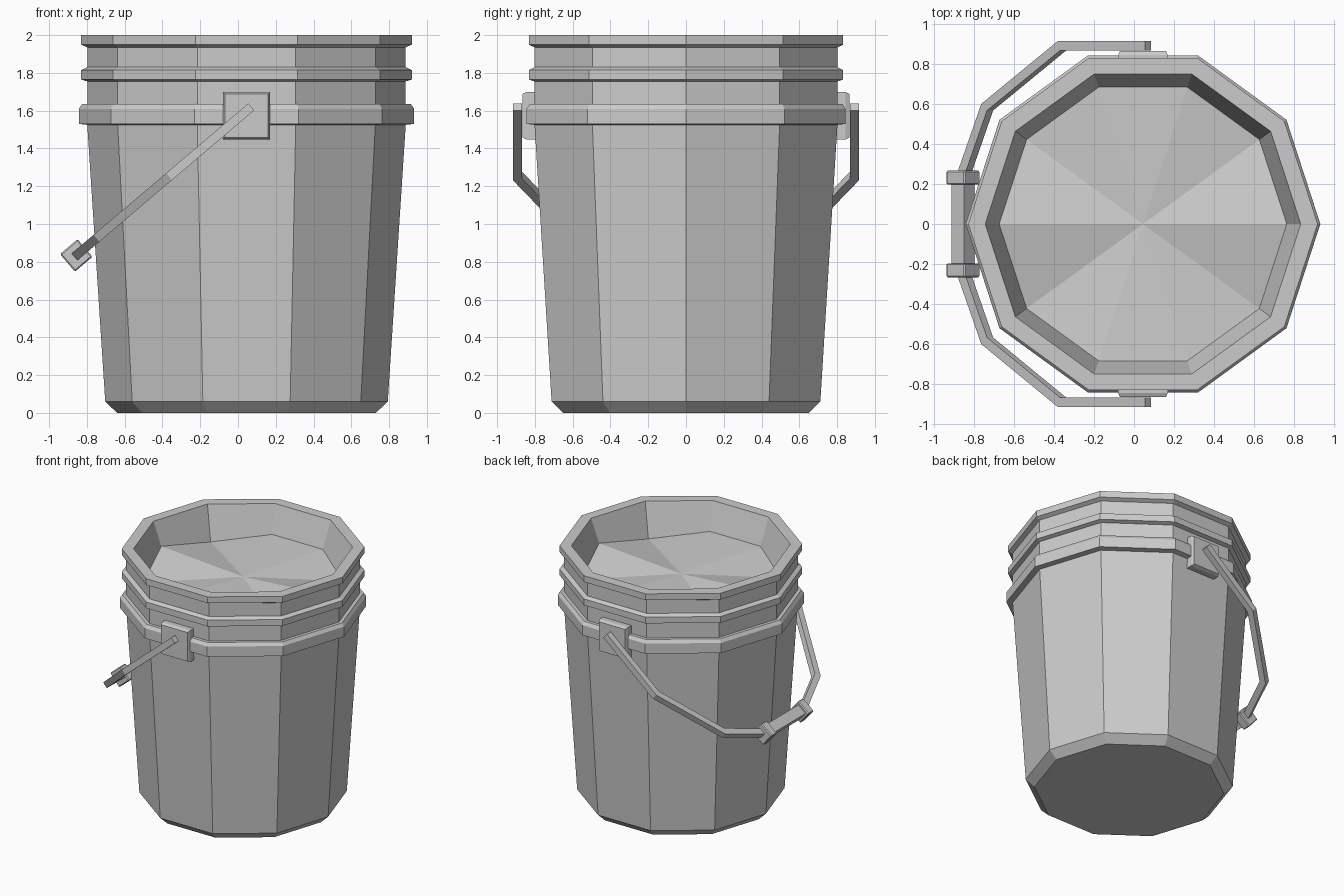
import bpy, bmesh, math
from mathutils import Vector, Matrix

cube = bpy.data.objects.get("Cube")
if cube:
    bpy.data.objects.remove(cube, do_unlink=True)

GREY = (0.6, 0.6, 0.6, 1)
mat = bpy.data.materials.new("plain grey")
mat.use_nodes = True
mat.diffuse_color = GREY
mat.node_tree.nodes["Principled BSDF"].inputs["Base Color"].default_value = GREY

SIDES = 10
CENTRE_X = 0.045


def finish(bm, name):
    bmesh.ops.recalc_face_normals(bm, faces=bm.faces)
    mesh = bpy.data.meshes.new(name)
    bm.to_mesh(mesh)
    bm.free()
    mesh.materials.append(mat)
    obj = bpy.data.objects.new(name, mesh)
    bpy.context.collection.objects.link(obj)
    return obj


def bridge(bm, a, b):
    n = len(a)
    for i in range(n):
        j = (i + 1) % n
        bm.faces.new((a[i], a[j], b[j], b[i]))


def box(name, size, matrix, bevel=0.0):
    bm = bmesh.new()
    bmesh.ops.create_cube(bm, size=1, matrix=matrix @ Matrix.Diagonal((*size, 1)))
    if bevel:
        bmesh.ops.bevel(bm, geom=bm.edges[:], offset=bevel, segments=1, affect='EDGES')
    return finish(bm, name)


# Bucket: ten-sided profile with three raised bands, rim and inner wall
profile = [(0.685, 0), (0.748, 0.06), (0.843, 1.525),
           (0.888, 1.53), (0.888, 1.61), (0.87, 1.635), (0.843, 1.635),
           (0.843, 1.755), (0.875, 1.765), (0.875, 1.815), (0.843, 1.83),
           (0.843, 1.935), (0.875, 1.95), (0.875, 2.0), (0.79, 2.0), (0.72, 1.77)]
bm = bmesh.new()
rings = []
for r, z in profile:
    ring = []
    for k in range(SIDES):
        a = math.tau * k / SIDES
        ring.append(bm.verts.new((CENTRE_X + r * math.cos(a), r * math.sin(a), z)))
    rings.append(ring)
for lower, upper in zip(rings, rings[1:]):
    bridge(bm, lower, upper)
bm.faces.new(rings[0])

# Uneven contents: a shallow rippled fan around a middle point
hub = bm.verts.new((CENTRE_X, 0, 1.77))
for k, v in enumerate(rings[-1]):
    v.co.z += 0.05 * math.cos(4 * math.tau * k / SIDES)
for k in range(SIDES):
    bm.faces.new((rings[-1][k], rings[-1][(k + 1) % SIDES], hub))
finish(bm, "bucket")

# Handle mounts: square plates narrowing outwards
for side, name in ((-1, "front_mount"), (1, "back_mount")):
    bm = bmesh.new()
    loops = []
    for half, y in ((0.125, 0.78), (0.125, 0.845), (0.115, 0.866)):
        loops.append([bm.verts.new((CENTRE_X + half * sx, side * y, 1.573 + half * sz))
                      for sx, sz in ((-1, -1), (1, -1), (1, 1), (-1, 1))])
    for a, b in zip(loops, loops[1:]):
        bridge(bm, a, b)
    bm.faces.new(loops[0])
    bm.faces.new(loops[-1])
    finish(bm, name)

# Handle frame: local x runs down the slope, local y across the bucket
slope = Vector((-0.762, 0, -0.647)).normalized()
across = Vector((0, 1, 0))
up = slope.cross(across)
frame = Matrix((slope, across, up)).transposed().to_4x4()
frame.translation = (0.07, 0, 1.62)

# Handle: square rod with mitred bends
half_path = [(0, -0.893), (0.564, -0.893), (1.056, -0.585), (1.22, -0.225)]
path = [Vector(p) for p in half_path + [(s, -y) for s, y in reversed(half_path)]]
HALF = 0.024
bm = bmesh.new()
loops = []
for i, p in enumerate(path):
    d_in = (p - path[max(i - 1, 0)]) if i else path[1] - p
    d_out = (path[i + 1] - p) if i < len(path) - 1 else d_in
    n_in = Vector((-d_in.y, d_in.x)).normalized()
    n_out = Vector((-d_out.y, d_out.x)).normalized()
    mitre = (n_in + n_out).normalized()
    mitre *= HALF / mitre.dot(n_in)
    loops.append([bm.verts.new(frame @ Vector((p.x + m * mitre.x, p.y + m * mitre.y, h * HALF)))
                  for m, h in ((-1, -1), (1, -1), (1, 1), (-1, 1))])
for a, b in zip(loops, loops[1:]):
    bridge(bm, a, b)
bm.faces.new(loops[0])
bm.faces.new(loops[-1])
finish(bm, "handle")

# Grip: square bar with a larger collar at each end
box("grip", (0.082, 0.42, 0.082), frame @ Matrix.Translation((1.215, 0, 0)))
for side, name in ((-1, "front_collar"), (1, "back_collar")):
    box(name, (0.122, 0.07, 0.122),
        frame @ Matrix.Translation((1.215, side * 0.232, 0)), bevel=0.007)
